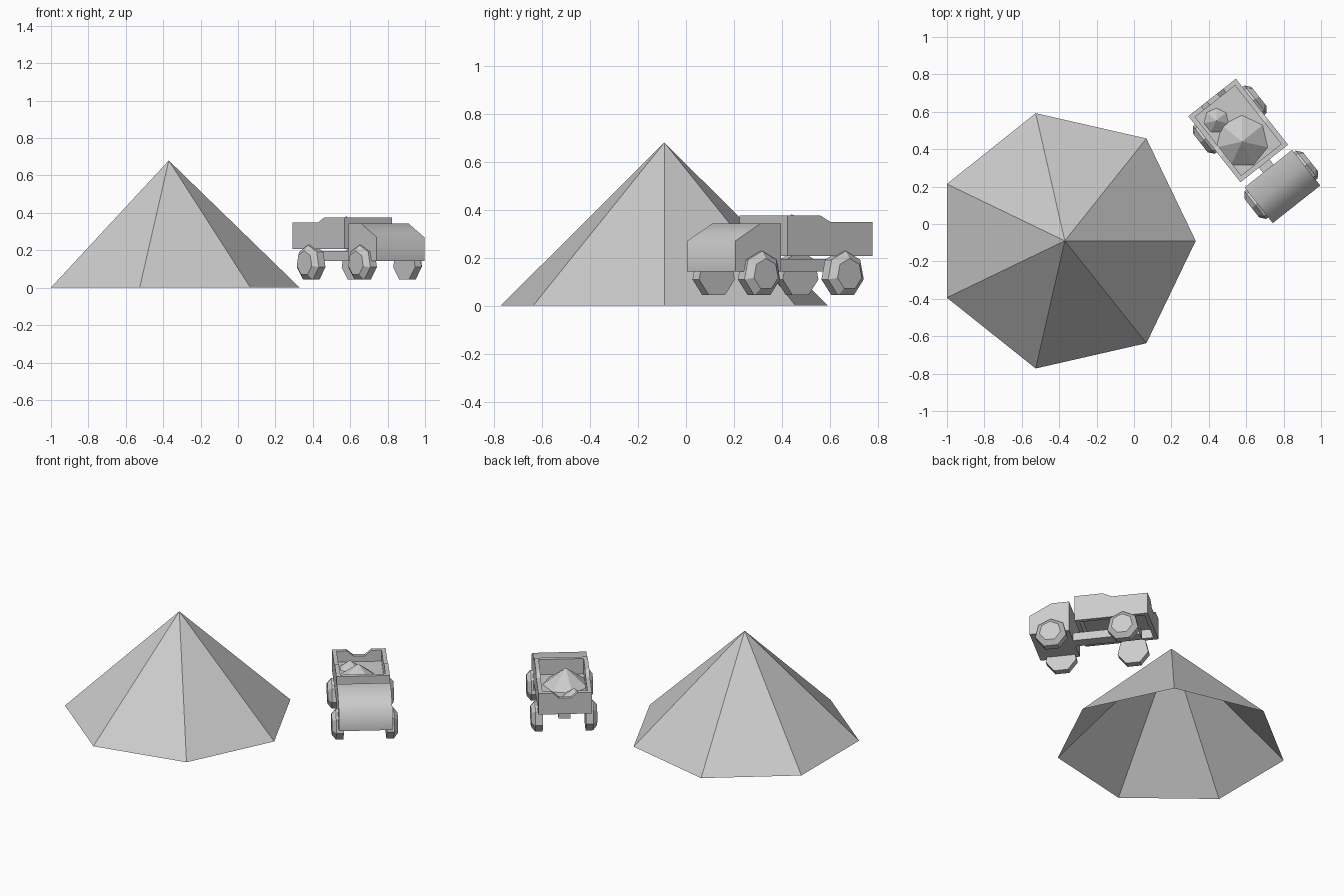
import bpy, bmesh, math
from mathutils import Vector, Matrix

if "Cube" in bpy.data.objects:
    bpy.data.objects.remove(bpy.data.objects["Cube"])

# truck frame: +x forward, +y sideways, turned on the ground
TRUCK = Matrix.Translation((0.557, 0.50, 0)) @ Matrix.Rotation(math.radians(-51.7), 4, 'Z')


def finish(name, bm, matrix=Matrix.Identity(4)):
    bmesh.ops.recalc_face_normals(bm, faces=bm.faces)
    bm.transform(matrix)
    mesh = bpy.data.meshes.new(name)
    bm.to_mesh(mesh)
    bm.free()
    ob = bpy.data.objects.new(name, mesh)
    bpy.context.collection.objects.link(ob)
    return ob


def prism(bm, points, push):
    """Extrude a flat outline along a vector."""
    face = bm.faces.new([bm.verts.new(p) for p in points])
    res = bmesh.ops.extrude_face_region(bm, geom=[face], use_keep_orig=True)
    new = [g for g in res['geom'] if isinstance(g, bmesh.types.BMVert)]
    bmesh.ops.translate(bm, verts=new, vec=Vector(push))


def box(bm, x0, x1, w, z0, z1):
    prism(bm, [(x0, -w, z0), (x1, -w, z0), (x1, -w, z1), (x0, -w, z1)], (0, 2 * w, 0))


def heap(name, x, y, z, r, h, turn):
    """Seven-sided open cone of loose material."""
    bm = bmesh.new()
    tip = bm.verts.new((x, y, z + h))
    ring = [bm.verts.new((x + r * math.cos(turn + i * math.tau / 7),
                          y + r * math.sin(turn + i * math.tau / 7), z)) for i in range(7)]
    for i in range(7):
        bm.faces.new((ring[i], ring[(i + 1) % 7], tip))
    return finish(name, bm)


# large heap and the two small ones in the tub
heap("large_heap", -0.37, -0.09, 0, 0.70, 0.68, 0)
heap("load_heap_big", 0.578, 0.441, 0.275, 0.14, 0.107, math.pi / 2)
heap("load_heap_small", 0.44, 0.553, 0.275, 0.067, 0.051, math.pi / 2)

# tub: stepped side walls, plain front, notched rear, raised floor
L, W, T = 0.225, 0.162, 0.026
Z0, LOW, HIGH = 0.207, 0.348, 0.376
bm = bmesh.new()
side = [(-L, Z0), (L, Z0), (L, HIGH), (0.052, HIGH), (-0.004, LOW), (-L, LOW)]
for s in (-1, 1):
    prism(bm, [(x, s * W, z) for x, z in side], (0, -s * T, 0))
rear = [(-W + T, Z0), (W - T, Z0), (W - T, LOW), (0.075, LOW), (0.035, LOW - 0.035),
        (-0.035, LOW - 0.035), (-0.075, LOW), (-W + T, LOW)]
prism(bm, [(-L, y, z) for y, z in rear], (T, 0, 0))
box(bm, L - T, L, W - T, Z0, HIGH)
box(bm, -L + T, L - T, W - T, 0.267, 0.275)
finish("tub", bm, TRUCK)

# cab with sloping bonnet, softly shaded over the top
bm = bmesh.new()
cab = [(0.26, 0.142), (0.503, 0.142), (0.503, 0.27), (0.368, 0.343), (0.26, 0.343)]
prism(bm, [(x, -W, z) for x, z in cab], (0, 2 * W, 0))
ob = finish("cab", bm, TRUCK)
bpy.context.view_layer.objects.active = ob
ob.select_set(True)
bpy.ops.object.shade_smooth_by_angle(angle=math.radians(70))
ob.select_set(False)

# chassis beam
bm = bmesh.new()
box(bm, -0.15, 0.27, 0.036, 0.142, 0.195)
finish("chassis_beam", bm, TRUCK)


# wheels: seven-sided, chamfered on the outer side
def wheel(name, x, s):
    bm = bmesh.new()
    rings = []
    for y, r in ((0.13, 0.097), (0.175, 0.097), (0.2, 0.066)):
        rings.append([bm.verts.new((x + r * math.sin(i * math.tau / 7), s * y,
                                    0.131 + r * math.cos(i * math.tau / 7))) for i in range(7)])
    for a, b in zip(rings, rings[1:]):
        for i in range(7):
            j = (i + 1) % 7
            bm.faces.new((a[i], a[j], b[j], b[i]))
    bm.faces.new(rings[0])
    bm.faces.new(rings[-1])
    finish(name, bm, TRUCK)


for end, x in (("front", 0.37), ("rear", -0.074)):
    for lab, s in (("left", 1), ("right", -1)):
        wheel(f"{end}_{lab}_wheel", x, s)
